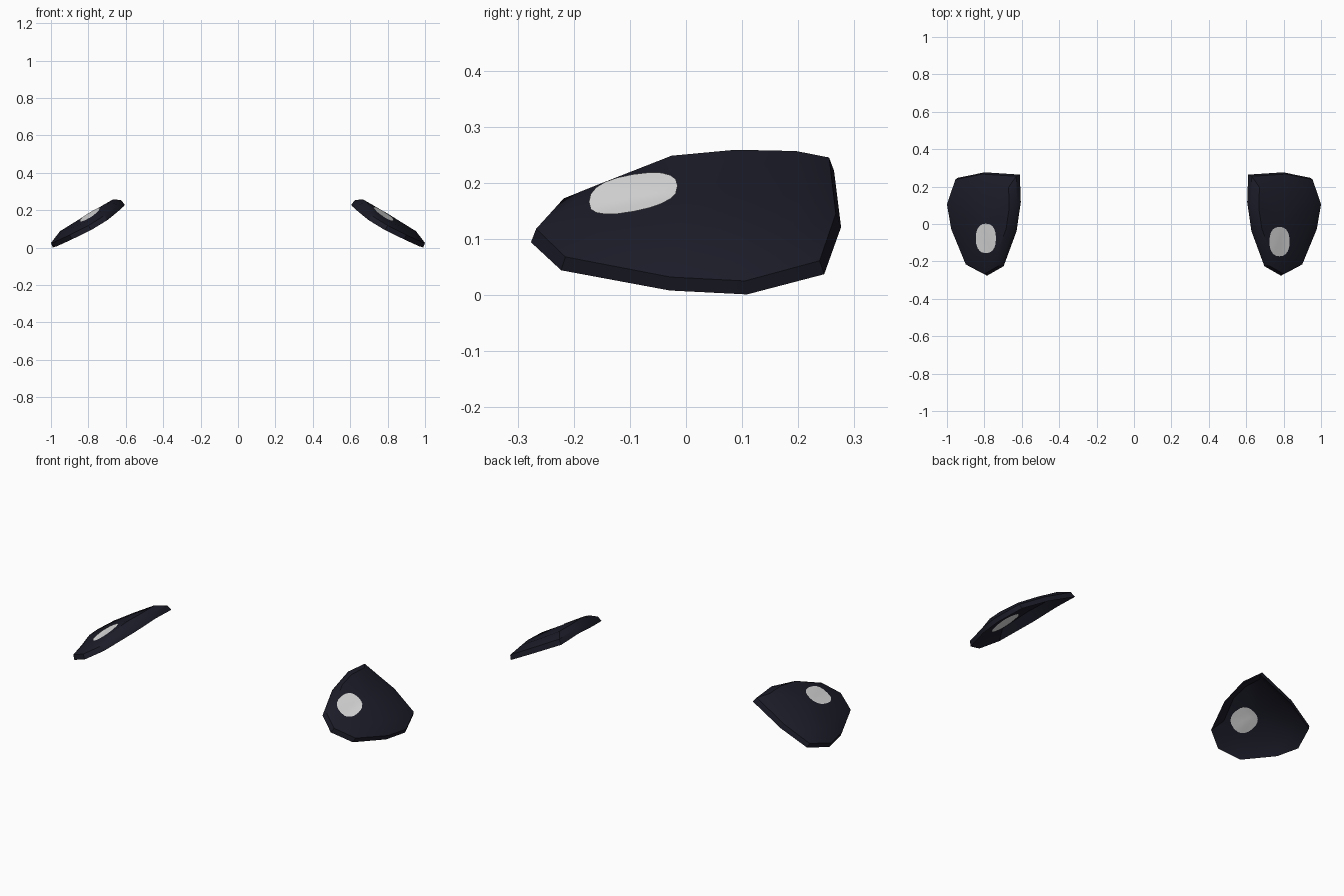
import bpy
import bmesh
from math import cos, sin, pi, radians, copysign
from mathutils import Vector
from mathutils.bvhtree import BVHTree

cube = bpy.data.objects.get("Cube")
if cube:
    bpy.data.objects.remove(cube)


def make_material(name, colour):
    mat = bpy.data.materials.new(name)
    mat.use_nodes = True
    mat.diffuse_color = colour
    mat.node_tree.nodes["Principled BSDF"].inputs["Base Color"].default_value = colour
    return mat


navy = make_material("dark navy", (0.0115, 0.0115, 0.022, 1))
white = make_material("pale grey", (0.73, 0.73, 0.73, 1))

# Outer rim of one plate, counter-clockwise from the front tip
RIM = [(0.80, -0.267, 0.118), (0.90, -0.215, 0.068), (0.977, -0.028, 0.032),
       (1.0, 0.105, 0.025), (0.955, 0.238, 0.061), (0.812, 0.267, 0.145),
       (0.63, 0.255, 0.245), (0.625, 0.113, 0.254), (0.647, -0.037, 0.229),
       (0.714, -0.218, 0.172)]
CENTRE = Vector((0.8, 0.01, 0))


def dome_height(x, y):
    return 0.179 - 0.6 * (x - CENTRE.x) - 0.9 * min(0, y) ** 2


def lower_rim(p):
    return Vector((p.x - 0.01 - 0.03 * max(0, 0.95 - p.x), p.y * 1.035, p.z - 0.024))


def finish(bm, name, mat):
    bmesh.ops.recalc_face_normals(bm, faces=bm.faces)
    mesh = bpy.data.meshes.new(name)
    bm.to_mesh(mesh)
    bm.free()
    mesh.materials.append(mat)
    obj = bpy.data.objects.new(name, mesh)
    bpy.context.collection.objects.link(obj)
    bpy.ops.object.select_all(action="DESELECT")
    obj.select_set(True)
    bpy.context.view_layer.objects.active = obj
    bpy.ops.object.shade_smooth_by_angle(angle=radians(35))
    return obj


def bridge(bm, a, b):
    n = len(a)
    for i in range(n):
        j = (i + 1) % n
        bm.faces.new((a[i], a[j], b[j], b[i]))


def fan(bm, ring, tip):
    for i in range(len(ring)):
        bm.faces.new((ring[i], ring[(i + 1) % len(ring)], tip))


def make_plate(name, side):
    # Domed top, rim band and hollow underside
    bm = bmesh.new()

    def vert(p):
        return bm.verts.new((p[0] * side, p[1], p[2]))

    rim = [Vector(p) for p in RIM]
    shoulder = []
    for p in rim:
        q = CENTRE.lerp(p, 0.76)
        q.z = dome_height(q.x, q.y)
        shoulder.append(q)
    peak = CENTRE + Vector((0, 0, dome_height(CENTRE.x, CENTRE.y) + 0.003))
    drop = Vector((-0.006, 0, -0.011))

    top = [vert(p) for p in shoulder]
    edge = [vert(p) for p in rim]
    low = [vert(lower_rim(p)) for p in rim]
    under = [vert(p + drop) for p in shoulder]
    fan(bm, top, vert(peak))
    for a, b in ((top, edge), (edge, low), (low, under)):
        bridge(bm, a, b)
    fan(bm, under, vert(peak + drop))
    tree = BVHTree.FromBMesh(bm)
    finish(bm, name, navy)
    return tree


def rounded(v):
    return copysign(abs(v) ** 0.85, v)


def make_spot(name, tree, centre, radius, up):
    # Thin oval patch that follows the plate surface
    bm = bmesh.new()

    def project(x, y):
        hit = tree.ray_cast(Vector((x, y, up)), Vector((0, 0, -up)))[0]
        return bm.verts.new(hit + Vector((0, 0, 0.003 * up)))

    rings = []
    angles = [2 * pi * i / 20 for i in range(20)]
    for scale in (0.25, 0.5, 0.75, 1):
        rings.append([project(centre[0] + scale * radius[0] * rounded(cos(a)),
                              centre[1] + scale * radius[1] * rounded(sin(a)))
                      for a in angles])
    fan(bm, rings[0], project(*centre))
    for a, b in zip(rings, rings[1:]):
        bridge(bm, a, b)
    obj = finish(bm, name, white)
    # Keep the patch facing outwards
    if obj.data.polygons[0].normal.z * up < 0:
        obj.data.flip_normals()


for label, side, centre, under_centre in (
        ("left", 1, (0.778, -0.094), (0.772, -0.088)),
        ("right", -1, (-0.792, -0.077), (-0.78, -0.065))):
    surface = make_plate(label + "_plate", side)
    make_spot(label + "_top_spot", surface, centre, (0.054, 0.079), 1)
    make_spot(label + "_underside_spot", surface, under_centre, (0.054, 0.079), -1)
